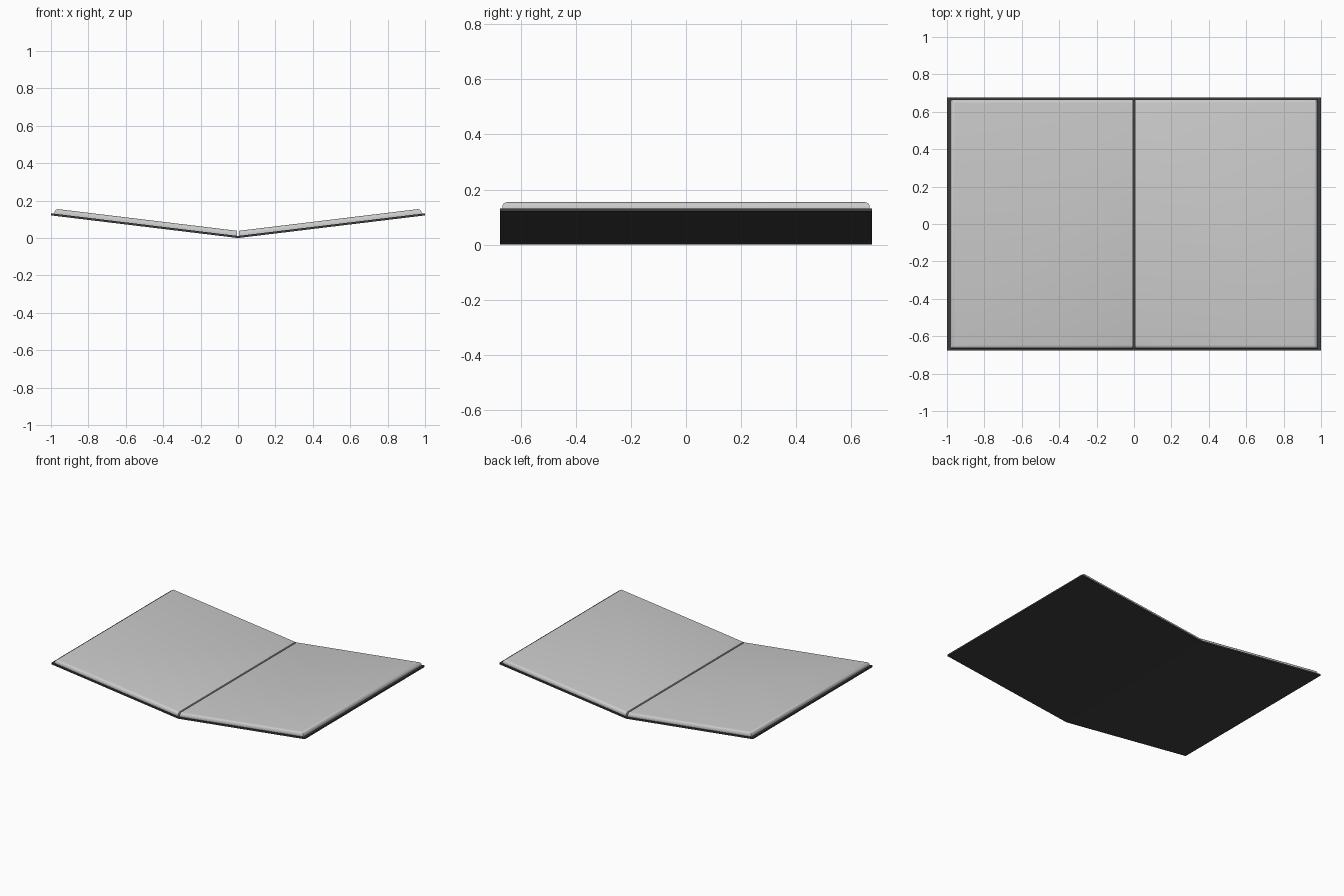
import bpy, bmesh

if "Cube" in bpy.data.objects:
    bpy.data.objects.remove(bpy.data.objects["Cube"])


def extrude_profile(name, pts, half_depth, round_edge=None, radius=0.0):
    """Extrude an x-z profile along y; optionally round edges picked by a test."""
    bm = bmesh.new()
    face = bm.faces.new([bm.verts.new((x, -half_depth, z)) for x, z in pts])
    ext = bmesh.ops.extrude_face_region(bm, geom=[face])
    new_verts = [g for g in ext["geom"] if isinstance(g, bmesh.types.BMVert)]
    bmesh.ops.translate(bm, verts=new_verts, vec=(0, 2 * half_depth, 0))
    bmesh.ops.recalc_face_normals(bm, faces=bm.faces[:])
    if round_edge:
        edges = [e for e in bm.edges if round_edge(e)]
        bmesh.ops.bevel(bm, geom=edges, offset=radius, segments=4,
                        profile=0.5, affect='EDGES')
    bmesh.ops.recalc_face_normals(bm, faces=bm.faces[:])
    mesh = bpy.data.meshes.new(name)
    bm.to_mesh(mesh)
    bm.free()
    obj = bpy.data.objects.new(name, mesh)
    bpy.context.collection.objects.link(obj)
    return obj


HALF_Y = 0.675
SLOPE = 0.121          # rise of each open half
COVER_T = 0.011
PAGE_T = 0.028

# Dark cover: one thin V-shaped sheet
dark = bpy.data.materials.new("dark_cover")
dark.diffuse_color = (0.05, 0.05, 0.05, 1)
dark.use_nodes = True
dark.node_tree.nodes["Principled BSDF"].inputs["Base Color"].default_value = dark.diffuse_color
cover = extrude_profile("cover", [
    (-1, SLOPE), (0, 0), (1, SLOPE),
    (0.999, SLOPE + COVER_T), (0, COVER_T), (-0.999, SLOPE + COVER_T)], HALF_Y)
cover.data.materials.append(dark)

# Page block: right half, rounded on its outer top edges, mirrored to the left
x0, x1 = 0.006, 0.982


def base(x):
    return SLOPE * x + COVER_T - 0.001


x_top = x1 - PAGE_T * SLOPE
page_profile = [(x0, base(x0)), (x1, base(x1)),
                (x_top, base(x_top) + PAGE_T), (x0, base(x0) + PAGE_T)]


def is_outer_top(edge):
    on_top = all(v.co.z > base(v.co.x) + PAGE_T * 0.5 for v in edge.verts)
    at_spine = all(v.co.x < x0 + 0.001 for v in edge.verts)
    return on_top and not at_spine


pages = extrude_profile("pages", page_profile, HALF_Y - 0.009, is_outer_top, 0.019)
bpy.context.view_layer.objects.active = pages
pages.select_set(True)
bpy.ops.object.shade_smooth_by_angle()
mirror = pages.modifiers.new("mirror", 'MIRROR')
mirror.use_mirror_merge = False
